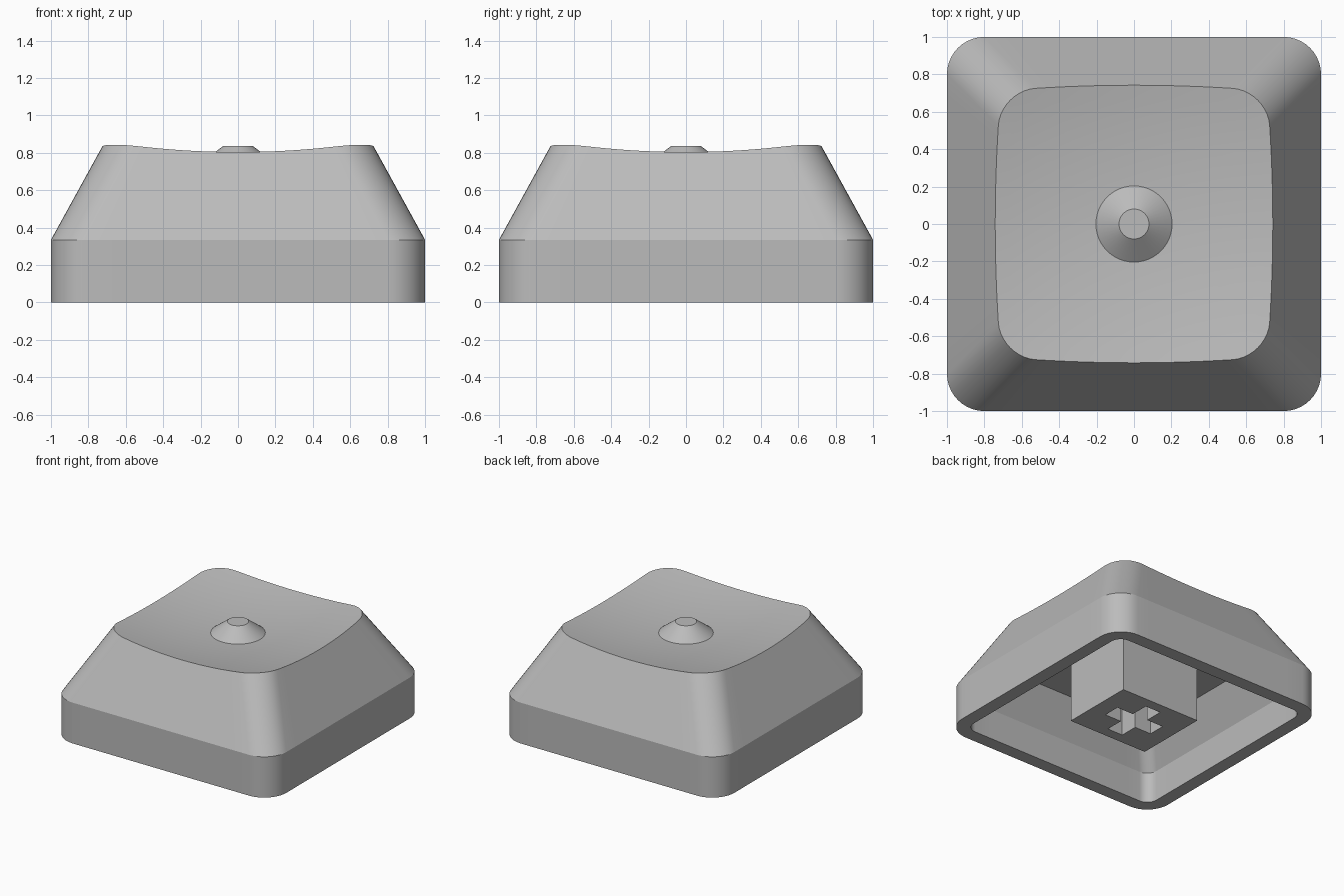
import bpy, bmesh, math

if "Cube" in bpy.data.objects:
    bpy.data.objects.remove(bpy.data.objects["Cube"], do_unlink=True)

grey = bpy.data.materials.new("light_grey_plastic")
grey.use_nodes = True
colour = (0.5, 0.5, 0.5, 1)
grey.diffuse_color = colour
grey.node_tree.nodes["Principled BSDF"].inputs["Base Color"].default_value = colour

SHOULDER = 0.335   # top of the straight skirt
TAPER = 0.55       # inward lean of the sloping sides
CEILING = 0.53     # underside of the top
CORNER_STEPS, SIDE_STEPS = 10, 12


def dish(x, y):
    """Height of the scooped top surface."""
    return 0.738 + 0.12 * (x * x + y * y)


def rounded_square(half, radius):
    """Outline points, counter-clockwise, with subdivided straight sides."""
    c, pts = half - radius, []
    for q in range(4):
        ca, sa = math.cos(q * math.pi / 2), math.sin(q * math.pi / 2)
        side = [(half, -c + 2 * c * i / SIDE_STEPS) for i in range(SIDE_STEPS)]
        arc = [(c + radius * math.cos(a), c + radius * math.sin(a))
               for a in (i * math.pi / 2 / CORNER_STEPS for i in range(CORNER_STEPS))]
        pts += [(x * ca - y * sa, x * sa + y * ca) for x, y in side + arc]
    return pts


def finish(name, bm):
    bmesh.ops.recalc_face_normals(bm, faces=bm.faces)
    mesh = bpy.data.meshes.new(name)
    bm.to_mesh(mesh)
    bm.free()
    mesh.materials.append(grey)
    obj = bpy.data.objects.new(name, mesh)
    bpy.context.collection.objects.link(obj)
    bpy.ops.object.select_all(action='DESELECT')
    obj.select_set(True)
    bpy.context.view_layer.objects.active = obj
    bpy.ops.object.shade_smooth_by_angle(angle=math.radians(20))
    return obj


def loft(bm, rings):
    """Bridge successive rings of points with quads."""
    loops = [[bm.verts.new(p) for p in ring] for ring in rings]
    for a, b in zip(loops, loops[1:]):
        for i in range(len(a)):
            j = (i + 1) % len(a)
            bm.faces.new((a[i], a[j], b[j], b[i]))
    return loops


# Upper rim: where the sloping sides meet the scooped top
def rim_point(i):
    z = 0.82
    for _ in range(8):
        x, y = rounded_square(1 - TAPER * (z - SHOULDER), 0.2)[i]
        z = dish(x, y)
    return x, y, z


# Hollow shell: ceiling, inner walls, skirt, sloping sides, scooped top
def flat_ring(half, radius, z):
    return [(x, y, z) for x, y in rounded_square(half, radius)]


outline_size = 4 * (CORNER_STEPS + SIDE_STEPS)
rim = [rim_point(i) for i in range(outline_size)]
rings = [flat_ring(0.735, 0.09, CEILING), flat_ring(0.89, 0.09, 0.25),
         flat_ring(0.89, 0.09, 0), flat_ring(1, 0.2, 0),
         flat_ring(1, 0.2, SHOULDER), rim]
for s in range(9, 0, -1):
    f = s / 10
    rings.append([(x * f, y * f, dish(x * f, y * f)) for x, y, _ in rim])
bm = bmesh.new()
loops = loft(bm, rings)
bm.faces.new(loops[0])
bm.faces.new(loops[-1])
finish("cap_shell", bm)

# Raised cone in the middle of the top
bm = bmesh.new()
loops = loft(bm, [[(r * math.cos(i * math.tau / 48), r * math.sin(i * math.tau / 48), z)
                   for i in range(48)] for r, z in ((0.205, 0.742), (0.08, 0.836))])
bm.faces.new(loops[-1])
finish("centre_bump", bm)

# Stem block with a cross-shaped socket in its underside
bm = bmesh.new()
xs = (-0.36, -0.22, -0.07, 0.07, 0.22, 0.36)
ys = (-0.305, -0.22, -0.07, 0.07, 0.22, 0.305)
grid = [[bm.verts.new((x, y, 0)) for y in ys] for x in xs]
socket = []
for i in range(5):
    for j in range(5):
        face = bm.faces.new((grid[i][j], grid[i][j + 1], grid[i + 1][j + 1], grid[i + 1][j]))
        if (i == 2 and 0 < j < 4) or (j == 2 and 0 < i < 4):
            socket.append(face)
border = [e for e in bm.edges if e.is_boundary]


def lift(geom, height):
    bmesh.ops.translate(bm, vec=(0, 0, height),
                        verts=[g for g in geom if isinstance(g, bmesh.types.BMVert)])


lift(bmesh.ops.extrude_edge_only(bm, edges=border)["geom"], CEILING + 0.02)
lift(bmesh.ops.extrude_face_region(bm, geom=socket)["geom"], 0.44)
bmesh.ops.delete(bm, geom=[f for f in socket if f.is_valid], context='FACES')
finish("stem_socket", bm)
